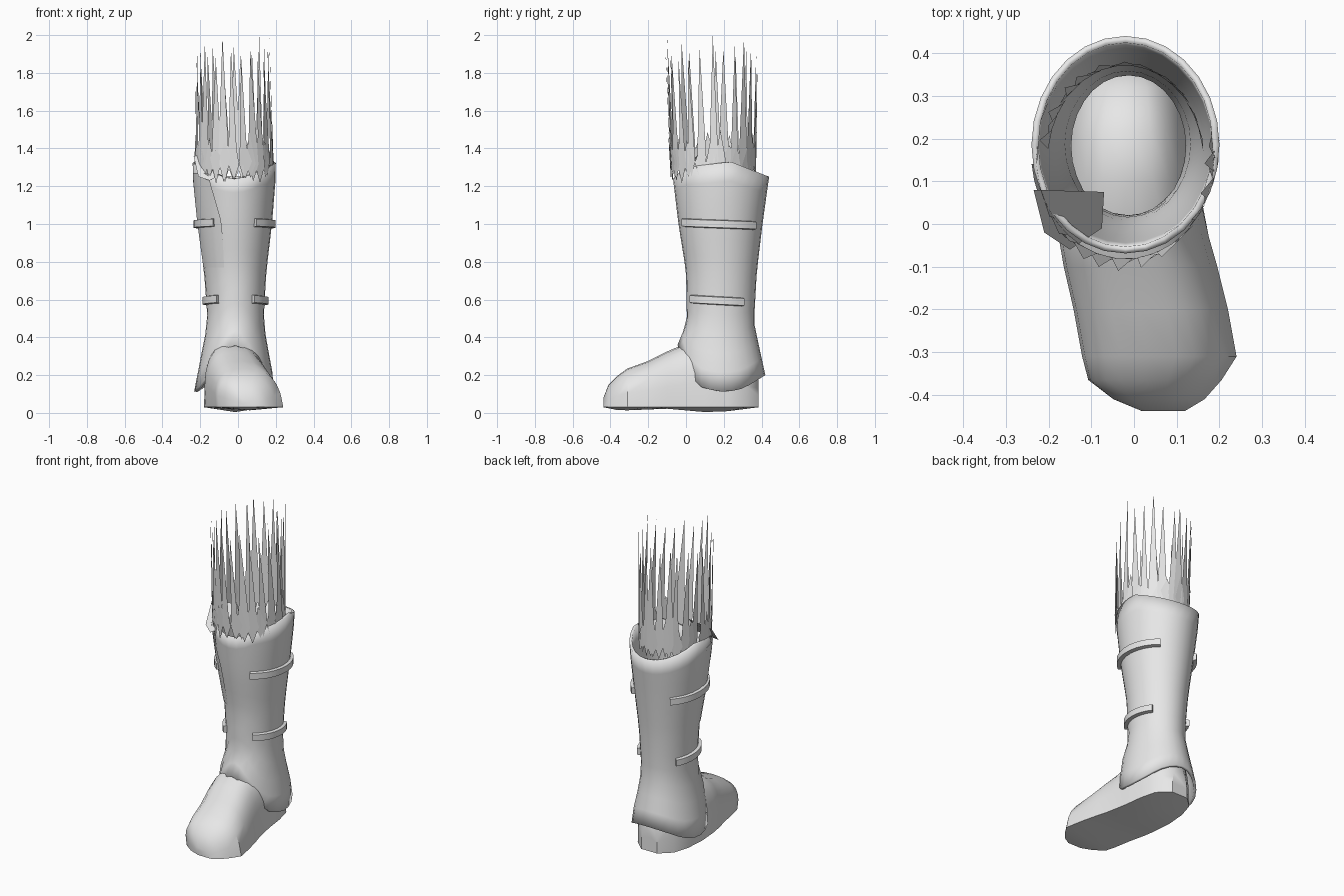
import bpy, bmesh, math, random
from math import sin, cos, radians, pi

random.seed(4)
cube = bpy.data.objects.get("Cube")
if cube:
    bpy.data.objects.remove(cube, do_unlink=True)

grey = bpy.data.materials.new("plain_grey")
grey.use_nodes = True
grey.diffuse_color = (0.8, 0.8, 0.8, 1)
grey.node_tree.nodes["Principled BSDF"].inputs["Base Color"].default_value = (0.8, 0.8, 0.8, 1)


def make(name, verts, faces, smooth=None, solid=True):
    mesh = bpy.data.meshes.new(name)
    mesh.from_pydata(verts, [], faces)
    mesh.materials.append(grey)
    if solid:
        bm = bmesh.new()
        bm.from_mesh(mesh)
        bmesh.ops.recalc_face_normals(bm, faces=bm.faces)
        bm.to_mesh(mesh)
        bm.free()
    ob = bpy.data.objects.new(name, mesh)
    bpy.context.collection.objects.link(ob)
    if smooth:
        bpy.ops.object.select_all(action='DESELECT')
        ob.select_set(True)
        bpy.context.view_layer.objects.active = ob
        bpy.ops.object.shade_smooth_by_angle(angle=radians(smooth))
    return ob


def grid_faces(rows, cols, wrap=False):
    return [(r * cols + c, r * cols + (c + 1) % cols,
             (r + 1) * cols + (c + 1) % cols, (r + 1) * cols + c)
            for r in range(rows - 1) for c in range(cols if wrap else cols - 1)]


def interp(table, t):
    """Piecewise linear lookup; each row is (key, values...)."""
    if t <= table[0][0]:
        return table[0][1:]
    for a, b in zip(table, table[1:]):
        if t <= b[0]:
            f = (t - a[0]) / (b[0] - a[0])
            return tuple(p + (q - p) * f for p, q in zip(a[1:], b[1:]))
    return table[-1][1:]


# Shaft outline: height, min x, max x, min y, max y
OUTLINE = [(0.10, -.235, .19, -.06, .43), (0.20, -.215, .185, -.05, .42),
           (0.36, -.185, .155, -.045, .385), (0.48, -.16, .135, .005, .36),
           (0.75, -.18, .15, 0, .375), (1.0, -.215, .18, -.04, .405),
           (1.25, -.24, .2, -.07, .44)]
# Rim and hem heights, by sine of the angle round the leg (-1 is the front)
RIM = [(-1, 1.24), (-.75, 1.30), (.2, 1.33), (1, 1.25)]
HEM = [(-1, .36), (-.85, .27), (-.6, .17), (-.4, .13), (.1, .11), (.5, .13), (1, .2)]


def on_shaft(angle, z, out=0.0):
    x0, x1, y0, y1 = interp(OUTLINE, z)
    return ((x0 + x1) / 2 + ((x1 - x0) / 2 + out) * cos(angle),
            (y0 + y1) / 2 + ((y1 - y0) / 2 + out) * sin(angle), z)


# Shaft with flared hem
ROWS, COLS = 13, 28
verts = []
for r in range(ROWS):
    for c in range(COLS):
        a = 2 * pi * c / COLS
        low, high = interp(HEM, sin(a))[0], interp(RIM, sin(a))[0]
        verts.append(on_shaft(a, low + (high - low) * r / (ROWS - 1)))
shaft = make("shaft", verts, grid_faces(ROWS, COLS, True), 45)
thick = shaft.modifiers.new("thickness", 'SOLIDIFY')
thick.thickness = 0.016
thick.offset = -1

# Overlapping front panel, tapering to nothing at its lower end
EDGE = [(.77, 250), (1.0, 251), (1.27, 233)]
verts = []
for r in range(7):
    z = .77 + .5 * r / 6
    end = interp(EDGE, z)[0]
    for c in range(6):
        a = radians(190 + (end - 190) * c / 5)
        verts.append(on_shaft(a, z, .003 + .012 * r / 6 * c / 5))
make("front_panel", verts, grid_faces(7, 6), 40, False)

# Folded tab at the top of the panel
make("collar_tab", [(-.235, .08, 1.36), (-.07, .075, 1.38), (-.075, -.01, 1.27),
                    (-.15, -.06, 1.23), (-.21, -.02, 1.25)], [(0, 1, 2, 3, 4)], None, False)


# Side straps
def strap(name, mid, start, end, flip):
    verts, n = [], 10
    for i in range(n):
        a = radians(start + (end - start) * i / (n - 1))
        z = mid + .008 - .016 * i / (n - 1)
        if flip:
            a = pi - a
        for out, dz in ((-.01, -.024), (.02, -.019), (.02, .019), (-.01, .024)):
            x, y, _ = on_shaft(a, z, out)
            verts.append((x, y, z + dz))
    last = 4 * (n - 1)
    faces = grid_faces(n, 4, True) + [(0, 1, 2, 3), (last, last + 1, last + 2, last + 3)]
    make(name, verts, faces, 40)


for side, flip in (("left", False), ("right", True)):
    strap(side + "_upper_strap", 1.0, -58, 52, flip)
    strap(side + "_lower_strap", .595, -55, 38, flip)

# Foot: y, min x, max x, top height
FOOT = [(-.437, .03, .12, .08), (-.41, -.04, .165, .15), (-.365, -.10, .205, .195),
        (-.31, -.115, .24, .235), (-.2, -.135, .22, .275), (-.1, -.158, .195, .325),
        (-.03, -.17, .175, .355), (.1, -.18, .15, .4), (.22, -.17, .135, .4),
        (.32, -.14, .11, .34), (.385, -.07, .04, .2)]
KEEL = [(-.437, .03), (-.35, .012), (-.1, .022), (.15, 0), (.385, .03)]
ARC = 13
verts = []
for y, x0, x1, top in FOOT:
    mid, half = (x0 + x1) / 2, (x1 - x0) / 2
    for k in range(ARC):
        a = pi * k / (ARC - 1)
        side = math.copysign(abs(cos(a)) ** .75, cos(a))
        lift = max(sin(a), 0) ** .75
        lean = -.03 * lift if y < 0 else 0
        verts.append((mid + half * side + lean, y, .03 + (top - .03) * lift))
    verts.append((mid, y, interp(KEEL, y)[0]))
ring = ARC + 1
last = ring * (len(FOOT) - 1)
faces = grid_faces(len(FOOT), ring, True)
faces += [tuple(range(ring)), tuple(range(last, last + ring))]
make("foot", verts, faces, 40)


# Tufts: thin blades standing round the rim, leaning outward at the front
def blades(name, count, shift, low, high, width, lean):
    verts, faces = [], []
    for i in range(count):
        a = 2 * pi * (i + shift) / count + random.uniform(-.06, .06)
        s, c = sin(a), cos(a)
        front = s < .15
        rx, ry = (.208, .235) if front else (.18, .215)
        px, py = -.02 + rx * c, .155 + ry * s
        tx = px + (-.03 + .195 * c - px) * lean
        ty = py + (.15 + (.26 if front else .23) * s - py) * lean
        tip = high if i == 0 else random.uniform(low, high)
        shoulder = random.uniform(1.31, 1.36)
        w = width * random.uniform(.8, 1.2)
        dx, dy = -s * w, c * w
        n = len(verts)
        verts += [(px, py, random.uniform(1.21, 1.25)), (px + dx, py + dy, shoulder),
                  (tx, ty, tip), (px - dx, py - dy, shoulder)]
        faces.append((n, n + 1, n + 2, n + 3))
    make(name, verts, faces, None, False)


blades("long_tufts", 24, 0, 1.88, 2.0, .026, 1)
blades("short_tufts", 26, .5, 1.39, 1.5, .032, .5)
